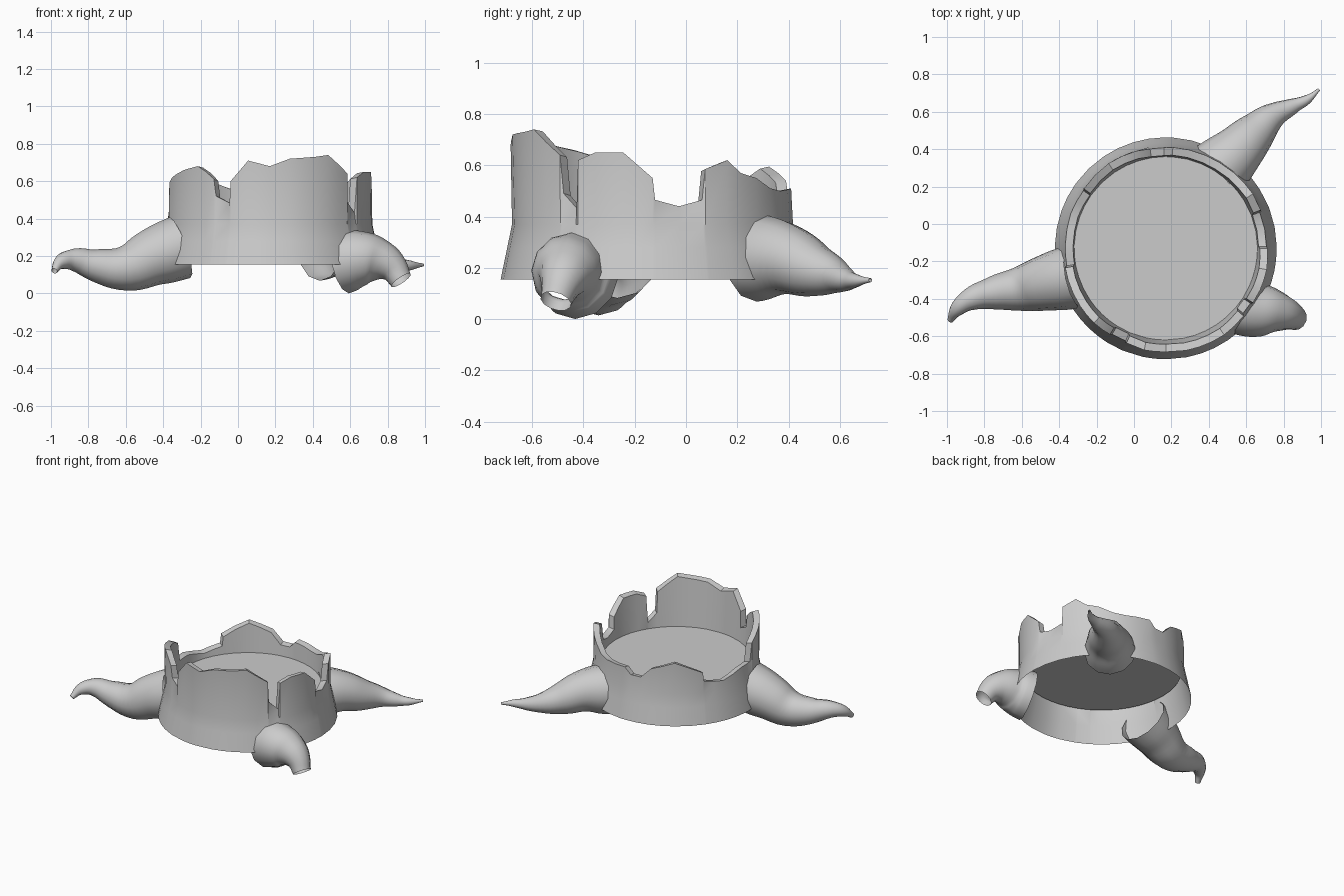
import bpy, bmesh, math
from mathutils import Vector

if "Cube" in bpy.data.objects:
    bpy.data.objects.remove(bpy.data.objects["Cube"])

CX, CY = 0.17, -0.13      # stump axis
BASE, FLOOR = 0.155, 0.38


def lerp_table(table, t):
    for (a, va), (b, vb) in zip(table, table[1:]):
        if a <= t <= b:
            return va + (vb - va) * (t - a) / (b - a)
    return table[-1][1]


def finish(ob, angle):
    bpy.ops.object.select_all(action='DESELECT')
    ob.select_set(True)
    bpy.context.view_layer.objects.active = ob
    if ob.type == 'CURVE':
        bpy.ops.object.convert(target='MESH')
    bpy.ops.object.shade_smooth_by_angle(angle=math.radians(angle))


# Broken rim: (angle in degrees, height), counter-clockwise from +x
rim = [(-41, .64), (-40, .49), (-33, .43), (-32, .62), (-24, .65), (-12, .65), (0, .55),
       (1, .465), (11, .44), (21, .465), (22, .585), (32, .62), (39, .57), (48, .55),
       (58, .51), (67, .50), (86, .51), (91, .465), (99, .465), (107, .54), (124, .595),
       (134, .555), (144, .51), (145, .445), (160, .42), (178, .46), (190, .46),
       (191, .59), (198, .62), (214, .66), (226, .68), (232, .65), (237, .61),
       (238, .52), (246.5, .485), (247.5, .60), (258, .71), (270, .68), (281, .72),
       (296, .73), (304, .74), (319, .64)]
# Outer wall radius by height
wall_r = [(BASE, .593), (.28, .567), (.36, .55), (.45, .537), (.6, .548), (.76, .56)]

# Rim corners plus in-between columns so that the wall stays round
angles = []
for (a, _), (b, _) in zip(rim, rim[1:]):
    n = max(1, round((b - a) / 8))
    angles += [a + (b - a) * i / n for i in range(n)]

# Stump wall: outside, broken top edge and inside
bm = bmesh.new()
cols = []
for a in angles:
    top = lerp_table(rim, a)
    c, s = math.cos(math.radians(a)), math.sin(math.radians(a))
    rt = lerp_table(wall_r, top)
    prof = [(lerp_table(wall_r, z), z) for z in (BASE, .28, .37)]
    prof += [(rt, top), (rt - .042, top - .008), (.49, FLOOR)]
    cols.append([bm.verts.new((CX + r * c, CY + r * s, z)) for r, z in prof])
for p, q in zip(cols, cols[1:] + cols[:1]):
    for k in range(5):
        bm.faces.new((p[k], q[k], q[k + 1], p[k + 1]))
me = bpy.data.meshes.new("stump_wall")
bm.to_mesh(me)
bm.free()
wall = bpy.data.objects.new("stump_wall", me)
bpy.context.collection.objects.link(wall)
finish(wall, 35)

# Flat floor inside the stump
bpy.ops.mesh.primitive_circle_add(vertices=48, radius=.53, fill_type='NGON',
                                  location=(CX, CY, FLOOR))
bpy.context.object.name = "stump_floor"


# Roots: tapered open tubes, points are (x, y, z, radius)
def root(name, pts):
    cu = bpy.data.curves.new(name, 'CURVE')
    cu.dimensions = '3D'
    cu.bevel_depth = 1
    cu.bevel_resolution = 4
    cu.resolution_u = 5
    sp = cu.splines.new('BEZIER')
    sp.radius_interpolation = 'CARDINAL'
    sp.bezier_points.add(len(pts) - 1)
    for bp, (x, y, z, r) in zip(sp.bezier_points, pts):
        bp.co = Vector((x, y, z))
        bp.radius = r
        bp.handle_left_type = bp.handle_right_type = 'AUTO'
    ob = bpy.data.objects.new(name, cu)
    bpy.context.collection.objects.link(ob)
    finish(ob, 60)


root("left_root", [(-.31, -.28, .245, .172), (-.45, -.31, .195, .155), (-.6, -.345, .135, .122),
                   (-.76, -.37, .15, .088), (-.88, -.405, .18, .06), (-.95, -.46, .165, .038),
                   (-.982, -.515, .12, .017)])
root("back_root", [(.44, .28, .24, .172), (.55, .385, .235, .142), (.65, .49, .195, .11),
                   (.74, .575, .17, .073), (.85, .63, .152, .042), (.93, .668, .15, .024),
                   (.99, .72, .152, .008)])
root("front_root", [(.56, -.42, .165, .168), (.65, -.455, .185, .152), (.745, -.465, .18, .12),
                    (.825, -.485, .14, .085), (.872, -.508, .07, .062)])
